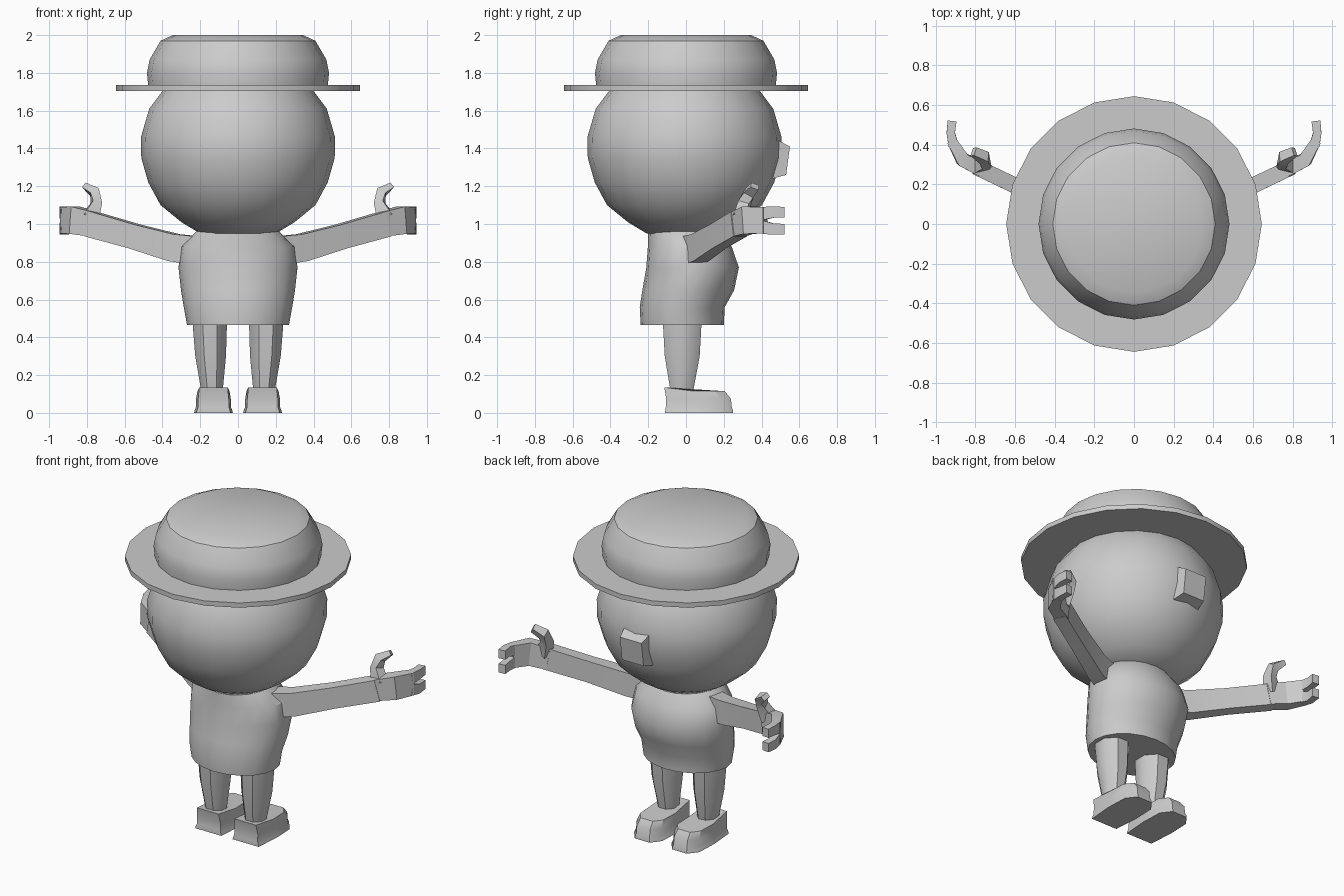
import bpy, bmesh
from math import cos, sin, tau, radians
from mathutils import Vector

cube = bpy.data.objects.get("Cube")
if cube:
    bpy.data.objects.remove(cube, do_unlink=True)

grey = bpy.data.materials.new("plain grey")
grey.use_nodes = True
colour = (0.6, 0.6, 0.6, 1)
grey.diffuse_color = colour
grey.node_tree.nodes["Principled BSDF"].inputs["Base Color"].default_value = colour


def loft(name, rings, angle=35):
    """Skin a list of equal rings, cap both ends, smooth the soft edges."""
    bm = bmesh.new()
    loops = [[bm.verts.new(p) for p in ring] for ring in rings]
    n = len(loops[0])
    for a, b in zip(loops, loops[1:]):
        for i in range(n):
            j = (i + 1) % n
            bm.faces.new((a[i], a[j], b[j], b[i]))
    caps = [bm.faces.new(loops[0][::-1]), bm.faces.new(loops[-1])]
    bmesh.ops.recalc_face_normals(bm, faces=bm.faces)
    for face in bm.faces:
        face.smooth = face not in caps
    mesh = bpy.data.meshes.new(name)
    bm.to_mesh(mesh)
    bm.free()
    mesh.set_sharp_from_angle(angle=radians(angle))
    mesh.materials.append(grey)
    obj = bpy.data.objects.new(name, mesh)
    bpy.context.collection.objects.link(obj)
    return obj


def ellipse(z, cx, cy, rx, ry, n=20, phase=0.0):
    return [(cx + rx * cos(tau * (i + phase) / n),
             cy + ry * sin(tau * (i + phase) / n), z) for i in range(n)]


def turned(name, profile, cy=0.0):
    return loft(name, [ellipse(z, 0, cy, r, r) for r, z in profile])


def bar(name, path, sizes, ref, side):
    """Four-sided bar along a path; sizes are (thickness, height)."""
    pts = [Vector(p) for p in path]
    rings = []
    for i, p in enumerate(pts):
        t = (pts[min(i + 1, len(pts) - 1)] - pts[max(i - 1, 0)]).normalized()
        u = t.cross(Vector(ref)).normalized()
        v = u.cross(t)
        w, h = sizes[i]
        ring = [p + u * a * w / 2 + v * b * h / 2
                for a, b in ((-1, -1), (1, -1), (1, 1), (-1, 1))]
        rings.append([(q.x * side, q.y, q.z) for q in ring])
    return loft(name, rings, 25)


# Hat
turned("hat_crown", [(.475, 1.73), (.482, 1.80), (.468, 1.87), (.41, 1.97), (.345, 2.0)])
turned("hat_brim", [(.645, 1.705), (.645, 1.735)])

# Head
turned("head", [(.20, .95), (.30, 1.01), (.41, 1.10), (.475, 1.22), (.512, 1.35),
                (.514, 1.46), (.47, 1.61), (.395, 1.71)], cy=-.008)

# Nose: a tapered block
loft("nose", [[(-w, y, lo), (w, y, lo), (w, y + back, hi), (-w, y + back, hi)]
              for w, y, lo, hi, back in ((.10, .42, 1.23, 1.48, 0),
                                         (.075, .53, 1.26, 1.41, .02))], 20)

# Torso with a round belly
torso = [(.465, -.02, .27, .22), (.56, -.02, .287, .225), (.65, .012, .302, .243),
         (.77, .035, .315, .245), (.88, .02, .30, .222), (.96, -.005, .22, .195)]
loft("torso", [ellipse(z, 0, cy, rx, ry) for z, cy, rx, ry in torso])

# Shoe outline, heel to toe
sole = [(-.088, -.11), (.088, -.11), (.10, .05), (.095, .19),
        (.05, .25), (-.05, .25), (-.095, .19), (-.10, .05)]

for label, s in (("left", 1), ("right", -1)):
    # Leg
    leg = [(.12, .138, -.022, .062, .066), (.3, .145, -.02, .088, .10),
           (.5, .15, -.02, .10, .112)]
    loft(label + "_leg", [ellipse(z, s * cx, cy, rx, ry, 8, .5)
                          for z, cx, cy, rx, ry in leg], 46)

    # Shoe: sole flange, body, rounded top
    shoe = [(0, 1.03, 1), (.012, 1.0, 1), (.03, .93, .97), (.075, .92, .95), (.115, .85, .82)]
    rings = [[(s * (.13 + x * kx), y * ky, z) for x, y in sole] for z, kx, ky in shoe]
    rings[-1] = [(x, y if y > 0 else -.115, z if y > 0 else .135) for x, y, z in rings[-1]]
    loft(label + "_shoe", rings)

    # Arm
    bar(label + "_arm", [(.22, .03, .86), (.34, .075, .875), (.55, .17, .935), (.78, .28, 1.0)],
        [(.10, .15), (.09, .145), (.08, .13), (.08, .135)], (0, 0, 1), s)

    # Palm and two fingers curling towards the front
    bar(label + "_palm", [(.76, .275, .998), (.865, .325, 1.02), (.92, .42, 1.02)],
        [(.08, .13), (.07, .145), (.05, .14)], (0, 0, 1), s)
    for part, z, dz in (("upper", 1.055, .008), ("lower", .985, -.012)):
        bar(f"{label}_{part}_finger", [(.912, .40, z), (.925, .46, z + dz), (.918, .52, z + dz)],
            [(.05, .07), (.042, .06), (.045, .055)], (0, 0, 1), s)

    # Thumb
    bar(label + "_thumb", [(.785, .29, 1.03), (.75, .31, 1.11), (.757, .335, 1.165), (.81, .365, 1.20)],
        [(.085, .065), (.05, .06), (.05, .055), (.03, .045)], (.2, 1, 0), s)
